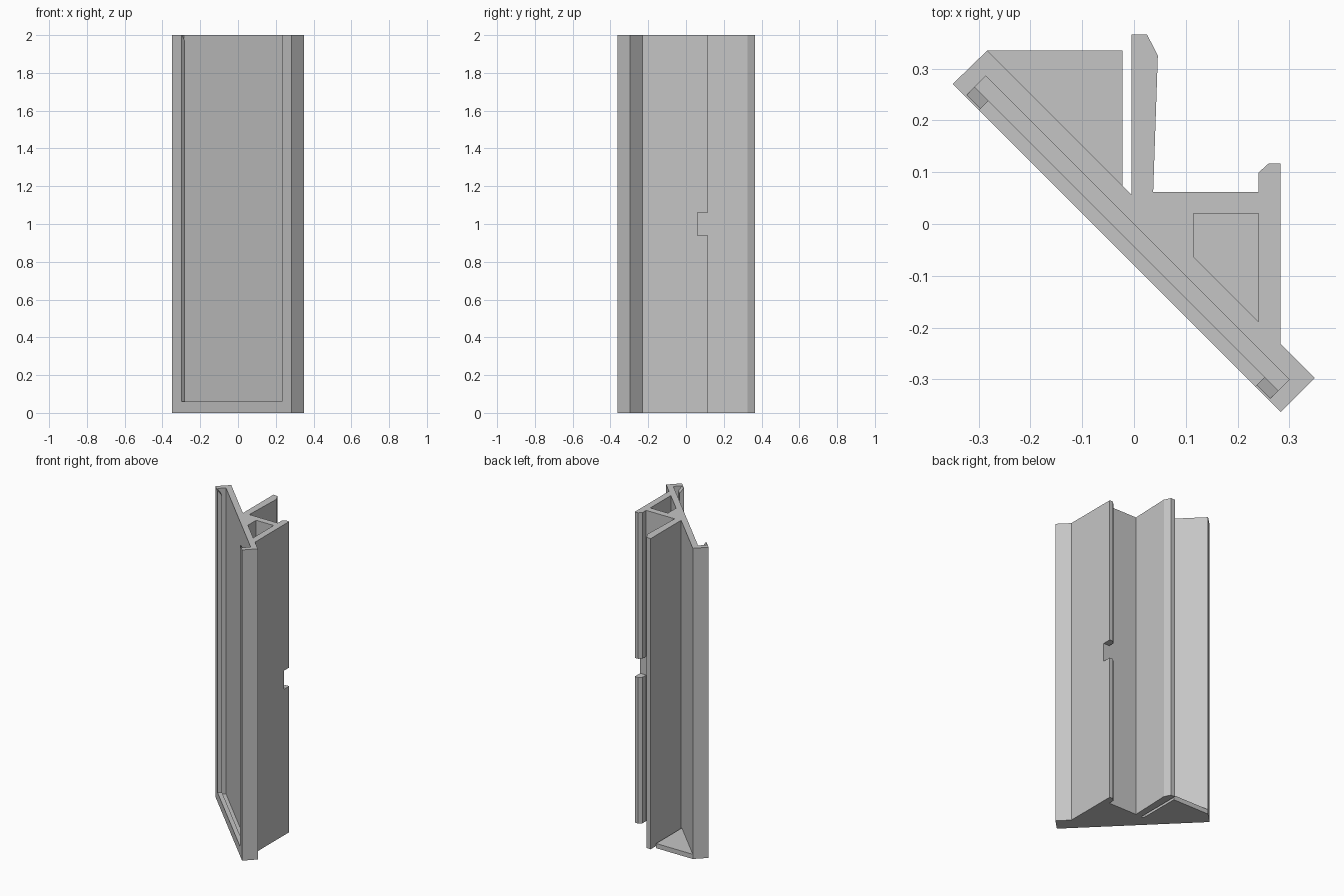
import bpy, bmesh, math
from mathutils import Vector

if "Cube" in bpy.data.objects:
    bpy.data.objects.remove(bpy.data.objects["Cube"])

HEIGHT, FLOOR, LIP = 2.0, 0.03, 0.06
R2 = math.sqrt(2)

grey = bpy.data.materials.new("plain grey")
grey.diffuse_color = (0.56, 0.56, 0.56, 1)
grey.use_nodes = True
grey.node_tree.nodes["Principled BSDF"].inputs["Base Color"].default_value = grey.diffuse_color


def diag(u, s, z):
    """Point at u along the diagonal plate, on the plane x + y = s."""
    return Vector(((u * R2 + s) / 2, (s - u * R2) / 2, z))


def prism(name, base, offset):
    """Solid made by sweeping a flat outline along an offset."""
    bm = bmesh.new()
    face = bm.faces.new([bm.verts.new(p) for p in base])
    swept = bmesh.ops.extrude_face_region(bm, geom=[face])["geom"]
    bmesh.ops.translate(bm, vec=offset,
                        verts=[g for g in swept if isinstance(g, bmesh.types.BMVert)])
    bmesh.ops.recalc_face_normals(bm, faces=bm.faces[:])
    mesh = bpy.data.meshes.new(name)
    bm.to_mesh(mesh)
    bm.free()
    mesh.materials.append(grey)
    ob = bpy.data.objects.new(name, mesh)
    bpy.context.collection.objects.link(ob)
    return ob


def upright(name, outline, z0, z1):
    return prism(name, [Vector((x, y, z0)) for x, y in outline], Vector((0, 0, z1 - z0)))


def along_plate(name, section, u0, u1):
    """Sweep an (s, z) section along the diagonal plate."""
    return prism(name, [diag(u0, s, z) for s, z in section],
                 diag(u1, 0, 0) - diag(u0, 0, 0))


# Extruded bracket: diagonal plate, straight arm, cross wall and hooked side wall
bracket = upright("bracket_body", [
    (-0.35, 0.27), (0.283, -0.363), (0.349, -0.297), (0.283, -0.231),
    (0.283, 0.117), (0.26, 0.117), (0.24, 0.099), (0.24, 0.062),
    (0.037, 0.062), (0.046, 0.325), (0.025, 0.366), (-0.005, 0.366),
    (-0.005, 0.057), (-0.283, 0.335)], 0, HEIGHT)

# Triangular foot between the plate and the arm
upright("foot_gusset", [(-0.283, 0.335), (-0.022, 0.074), (-0.022, 0.335)], 0, FLOOR)

cutters = [
    # Hollow behind the plate, closed at the bottom
    upright("cavity_cutter", [(0.115, 0.02), (0.115, -0.063), (0.24, -0.188),
                              (0.24, 0.02)], FLOOR, HEIGHT + 0.1),
    # Card slot with sloped lead-in on the lips
    along_plate("slot_cutter", [(0, FLOOR), (-0.043, FLOOR), (-0.043, 1.97),
                                (-0.074, HEIGHT), (-0.074, HEIGHT + 0.1),
                                (0, HEIGHT + 0.1)], -0.404, 0.424),
    # Front window framed by the lips
    along_plate("window_cutter", [(-0.02, LIP), (-0.15, LIP), (-0.15, HEIGHT + 0.2),
                                  (-0.02, HEIGHT + 0.2)], -0.367, 0.387),
    # Notch through the hooked side wall
    upright("notch_cutter", [(0.2, 0.062), (0.32, 0.062), (0.32, 0.2), (0.2, 0.2)],
            0.94, 1.06),
]
for cutter in cutters:
    cutter.hide_render = True
    cutter.hide_viewport = True
    mod = bracket.modifiers.new(cutter.name, "BOOLEAN")
    mod.operation = "DIFFERENCE"
    mod.solver = "EXACT"
    mod.object = cutter
